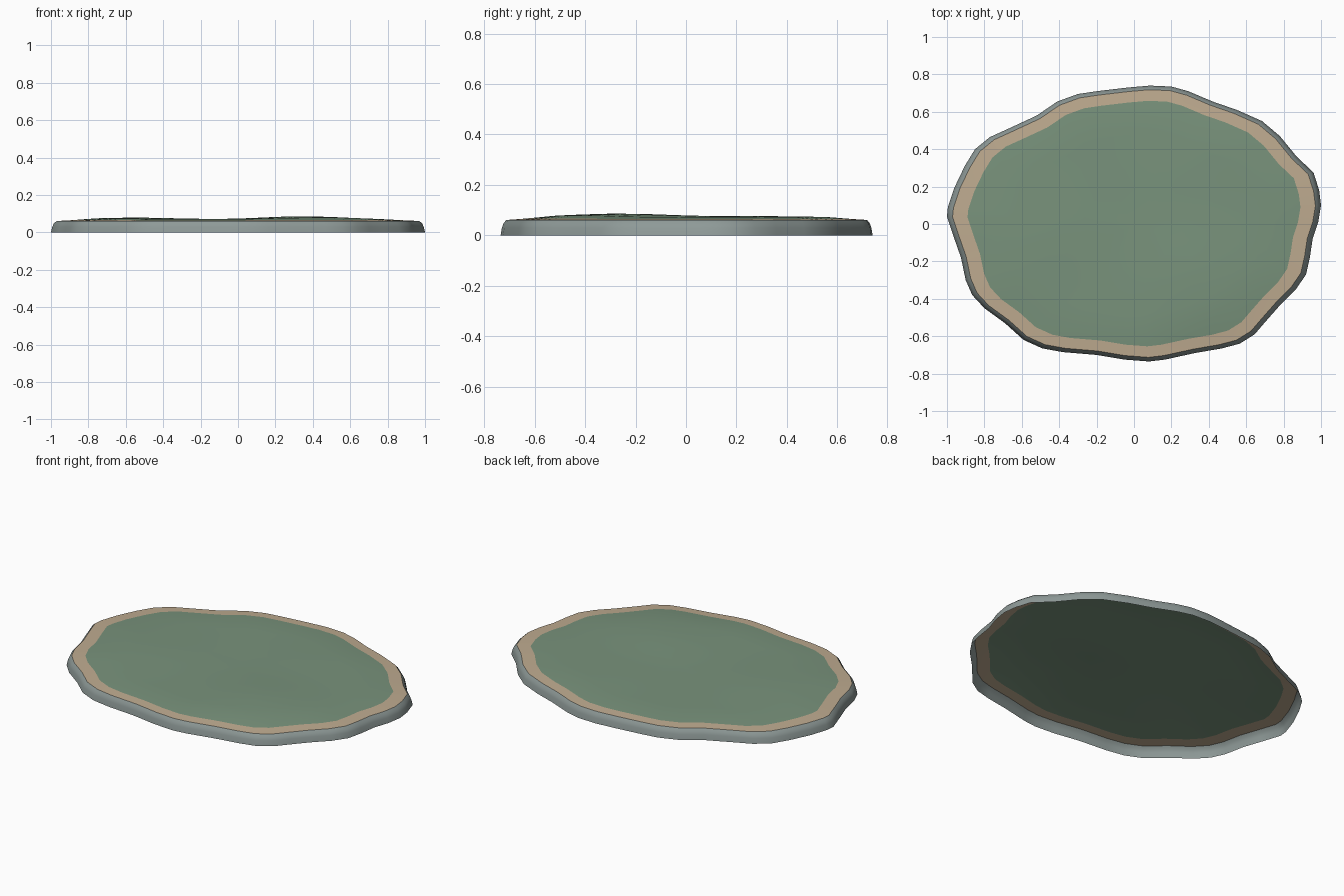
import bpy, bmesh, math

if "Cube" in bpy.data.objects:
    bpy.data.objects.remove(bpy.data.objects["Cube"])

# Wavy outline at ground level, counter-clockwise from the right
OUTLINE = [
    (1.0, .10), (.99, .18), (.96, .275), (.87, .36), (.78, .47), (.685, .55),
    (.55, .61), (.42, .655), (.29, .71), (.20, .735), (.085, .74), (-.03, .73),
    (-.20, .71), (-.30, .695), (-.41, .655), (-.52, .58), (-.66, .515), (-.77, .465),
    (-.85, .40), (-.905, .31), (-.96, .195), (-.995, .09), (-1.0, .04), (-.96, -.08),
    (-.925, -.18), (-.90, -.30), (-.865, -.38), (-.80, -.45), (-.69, -.53), (-.59, -.62),
    (-.49, -.665), (-.38, -.685), (-.20, -.70), (-.05, -.725), (.08, -.735), (.165, -.725),
    (.325, -.69), (.47, -.665), (.565, -.64), (.645, -.59), (.705, -.52), (.78, -.435),
    (.865, -.35), (.92, -.27), (.94, -.18), (.955, -.08), (.985, .01)]


def bump(x, y, cx, cy, r):
    return math.exp(-((x - cx) ** 2 + (y - cy) ** 2) / r ** 2)


def top_height(x, y, s):
    # gentle swells that fade out towards the rim
    fade = min(1, (0.97 - s) / 0.2)
    swell = (.016 * bump(x, y, .35, -.27, .3) + .009 * bump(x, y, -.55, -.1, .3)
             + .006 * bump(x, y, .3, .3, .3))
    return .061 + .009 * fade + swell * fade


def make_part(name, color, rings, capped=False):
    """Stack of scaled outlines; a ring is (scale, z), z None = rolling top."""
    bm = bmesh.new()
    loops = []
    for s, z in rings:
        loops.append([bm.verts.new((x * s, y * s, top_height(x * s, y * s, s) if z is None else z))
                      for x, y in OUTLINE])
    n = len(OUTLINE)
    for a, b in zip(loops, loops[1:]):
        for i in range(n):
            j = (i + 1) % n
            bm.faces.new((a[i], a[j], b[j], b[i]))
    if capped:
        c = bm.verts.new((0, 0, top_height(0, 0, 0)))
        for i in range(n):
            bm.faces.new((loops[-1][i], loops[-1][(i + 1) % n], c))
    me = bpy.data.meshes.new(name)
    bm.to_mesh(me)
    bm.free()
    ob = bpy.data.objects.new(name, me)
    bpy.context.collection.objects.link(ob)
    mat = bpy.data.materials.new(name + "_color")
    mat.diffuse_color = (*color, 1)
    mat.use_nodes = True
    mat.node_tree.nodes["Principled BSDF"].inputs["Base Color"].default_value = mat.diffuse_color
    me.materials.append(mat)
    bpy.context.view_layer.objects.active = ob
    ob.select_set(True)
    bpy.ops.object.shade_smooth_by_angle(angle=math.radians(35))
    ob.select_set(False)
    return ob


# Stone skirt, open underneath
make_part("stone_edge", (.27, .32, .31), [(1, 0), (.993, .03), (.985, .047), (.97, .061)])
# Sandy border
make_part("sand_border", (.52, .41, .28), [(.97, None), (.93, None), (.89, None)])
# Grass top
make_part("grass_top", (.19, .29, .20), [(s, None) for s in (.89, .77, .65, .52, .4, .27, .13)], True)
